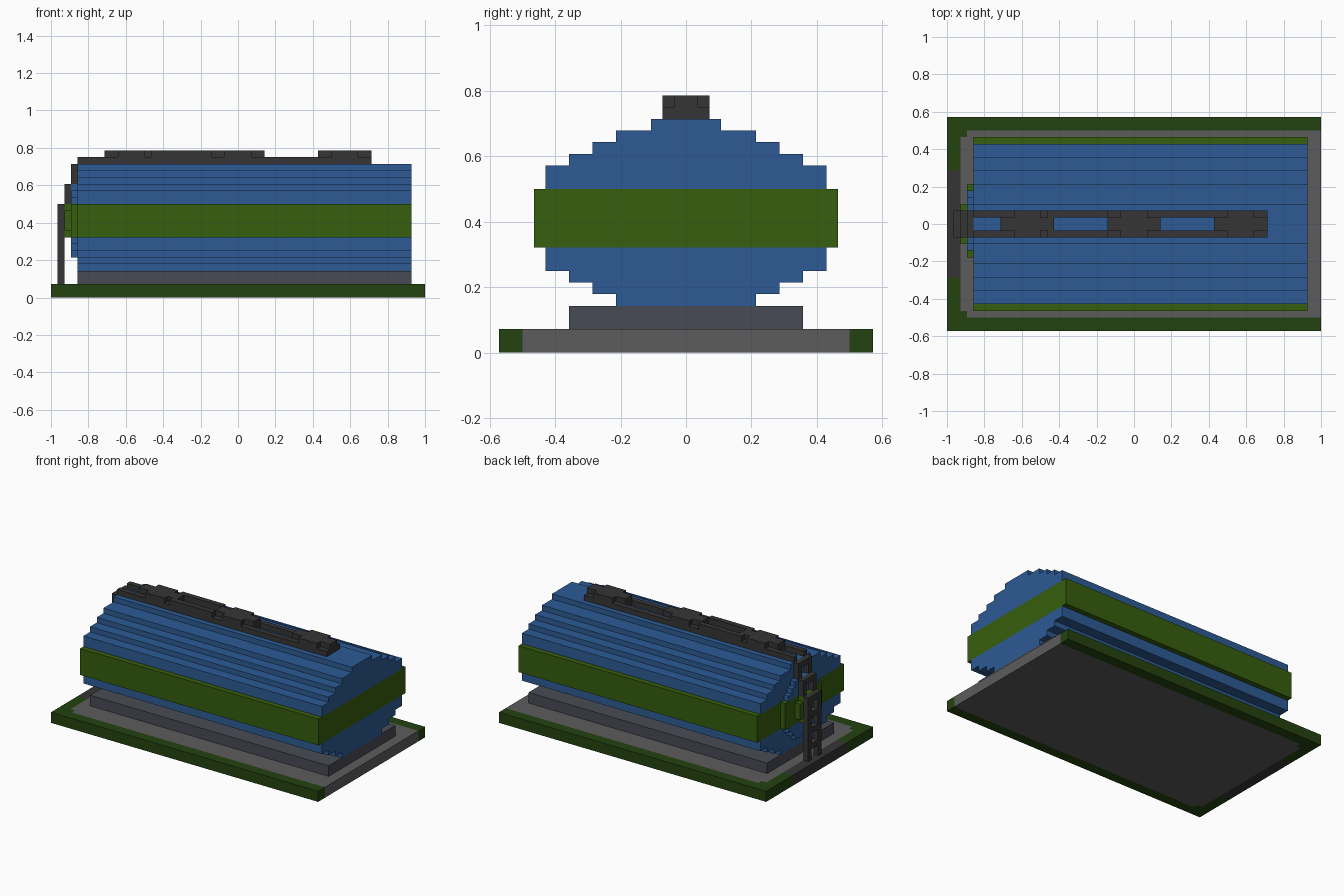
import bpy, bmesh

if "Cube" in bpy.data.objects:
    bpy.data.objects.remove(bpy.data.objects["Cube"], do_unlink=True)

U = 2 / 56  # one block; x runs 0..56 blocks, y is centred, z starts at 0


def material(name, hex_code):
    rgb = [int(hex_code[i:i + 2], 16) / 255 for i in (0, 2, 4)]
    lin = [c / 12.92 if c <= 0.04045 else ((c + 0.055) / 1.055) ** 2.4 for c in rgb]
    m = bpy.data.materials.new(name)
    m.use_nodes = True
    m.diffuse_color = (*lin, 1)
    bsdf = m.node_tree.nodes["Principled BSDF"]
    bsdf.inputs["Base Color"].default_value = (*lin, 1)
    bsdf.inputs["Roughness"].default_value = 0.9
    return m


BLUE = material("tank blue", "2D5B95")
GREEN = material("band green", "365E0D")
GRASS = material("grass dark green", "244210")
GREY = material("concrete grey", "5C5C5C")
DARK = material("dark iron", "353535")
SLATE = material("slate grey", "494B56")


def finish(bm, name, mat):
    bmesh.ops.recalc_face_normals(bm, faces=bm.faces)
    mesh = bpy.data.meshes.new(name)
    bm.to_mesh(mesh)
    bm.free()
    mesh.materials.append(mat)
    obj = bpy.data.objects.new(name, mesh)
    bpy.context.collection.objects.link(obj)
    return obj


def blocks(name, mat, boxes):
    """One object made of boxes (x0, x1, y0, y1, z0, z1) in block units."""
    bm = bmesh.new()
    for x0, x1, y0, y1, z0, z1 in boxes:
        verts = bmesh.ops.create_cube(bm, size=1)["verts"]
        for v in verts:
            v.co.x = ((x0 + x1) / 2 + v.co.x * (x1 - x0)) * U - 1
            v.co.y = ((y0 + y1) / 2 + v.co.y * (y1 - y0)) * U
            v.co.z = ((z0 + z1) / 2 + v.co.z * (z1 - z0)) * U
    return finish(bm, name, mat)


def stepped(name, mat, x0, x1, layers):
    """Extrude a stepped profile along x; layers are (z0, z1, y_min, y_max)."""
    left = [(y, z) for z0, z1, y, _ in layers for z in (z0, z1)]
    right = [(y, z) for z0, z1, _, y in layers for z in (z0, z1)]
    outline = left + right[::-1]
    bm = bmesh.new()
    face = bm.faces.new([bm.verts.new((x0 * U - 1, y * U, z * U)) for y, z in outline])
    ext = bmesh.ops.extrude_face_region(bm, geom=[face])["geom"]
    for v in ext:
        if isinstance(v, bmesh.types.BMVert):
            v.co.x = x1 * U - 1
    return finish(bm, name, mat)


def sym(*rows):
    return [(z0, z1, -w, w) for z0, z1, w in rows]


def both(x0, x1, y0, y1, z0, z1):
    return [(x0, x1, y0, y1, z0, z1), (x0, x1, -y1, -y0, z0, z1)]


# Ground plate: grass edge, concrete yard and a dark path at the ladder end
blocks("grass_border", GRASS,
       both(0, 56, 14, 16, 0, 2) + both(0, 2, 8, 14, 0, 2) + both(2, 3, 13, 14, 0, 2))
blocks("concrete_yard", GREY, [(3, 56, -14, 14, 0, 2), (2, 3, -13, 13, 0, 2)])
blocks("entry_path", DARK, [(0, 2, -8, 8, 0, 2)])
blocks("tank_foundation", SLATE, [(4, 54, -10, 10, 2, 4)])

# Tank body in three stepped sections
stepped("tank_lower", BLUE, 4, 54, sym((4, 5, 6), (5, 6, 8), (6, 7, 10), (7, 9, 12)))
stepped("tank_band", GREEN, 4, 54, sym((9, 14, 13)))
stepped("tank_upper", BLUE, 4, 54,
        sym((14, 16, 12), (16, 17, 10), (17, 18, 8), (18, 19, 6), (19, 20, 3)))

# Bulging end cap behind the ladder
stepped("cap_lower", BLUE, 3, 4, [(6, 7, -2, 3), (7, 8, -3, 4), (8, 9, -4, 5)])
stepped("cap_band", GREEN, 3, 4, [(9, 14, -5, 6)])
stepped("cap_upper", BLUE, 3, 4, [(14, 15, -4, 5), (15, 16, -3, 4), (16, 17, -2, 3)])
stepped("cap_hub", GREEN, 2, 3, sym((9, 10, 2), (10, 13, 3), (13, 14, 2)))

# Ladder climbing the end in three setbacks
ladder = []
for x, z0, z1 in ((1, 2, 14), (2, 14, 17), (3, 17, 20)):
    ladder += both(x, x + 1, 1, 2, z0, z1)
    ladder += [(x, x + 1, -1, 1, z, z + 1) for z in range(4, 20, 3) if z0 <= z < z1]
blocks("end_ladder", DARK, ladder)

# Roof walkway: rails with three decks
walkway = both(4, 48, 1, 2, 20, 21)
walkway += [(x, x + 8, -1, 1, 20, 21) for x in (8, 24, 40)]
blocks("roof_walkway", DARK, walkway)

# Raised hatches on the decks and a raised rail between the first two
raised = [(x, x + 8, -1, 1, 21, 22) for x in (8, 24, 40)]
for x0, x1 in ((10, 14), (15, 24), (26, 30), (42, 46)):
    raised += both(x0, x1, 1, 2, 21, 22)
blocks("roof_hatches", DARK, raised)
